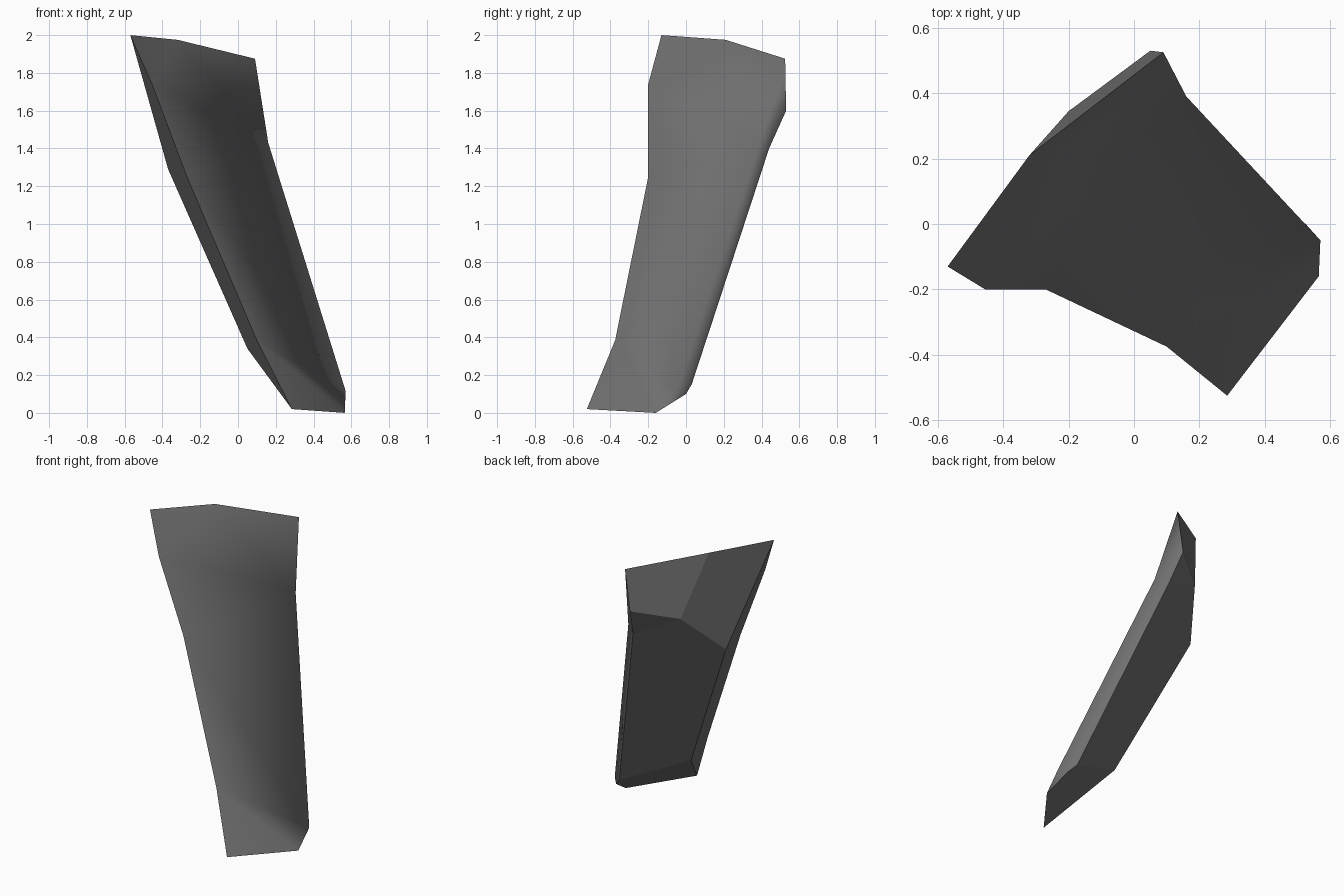
import bpy, bmesh

if "Cube" in bpy.data.objects:
    bpy.data.objects.remove(bpy.data.objects["Cube"])

# Corner rails of the leaning plate
left = [(-.57, -.13, 2), (-.455, -.2, 1.74), (-.27, -.2, 1.25), (.10, -.375, .385), (.285, -.525, .02)]
right = [(.09, .525, 1.875), (.16, .39, 1.43), (.57, -.05, .115), (.565, -.16, 0)]
back_right = [(.05, .53, 1.6), (.09, .44, 1.40), (.48, .03, .15), (.525, 0, .10)]
back_left = [(-.37, .10, 1.29), (.05, -.125, .34)]
top_mid, back_mid = (-.32, .21, 1.975), (-.2, .345, 1.545)

bm = bmesh.new()
A, B, C, D = ([bm.verts.new(p) for p in rail] for rail in (left, right, back_right, back_left))
M, N = bm.verts.new(top_mid), bm.verts.new(back_mid)
smooth, flat = [], []

# Front sheet and right-hand rim shade together
smooth += [bm.faces.new(f) for f in (
    (A[0], A[1], M), (A[1], B[1], M), (M, B[1], B[0]),
    (A[1], A[2], B[1]), (A[2], A[3], B[2], B[1]), (A[3], A[4], B[3], B[2]))]
smooth += [bm.faces.new((B[i], B[i + 1], C[i + 1], C[i])) for i in range(3)]

# Left rim, slanted top, back and bottom are flat
flat += [bm.faces.new(f) for f in (
    (A[0], D[0], A[2], A[1]), (A[2], D[0], D[1], A[3]), (A[3], D[1], A[4]),
    (A[0], M, N, D[0]), (M, B[0], C[0], N),
    (N, C[0], C[1]), (N, C[1], C[2], D[1], D[0]),
    (A[4], D[1], C[2], C[3], B[3]))]
bmesh.ops.recalc_face_normals(bm, faces=bm.faces)
for f in smooth:
    f.smooth = True
for e in bm.edges:
    e.smooth = all(f in smooth for f in e.link_faces)

mesh = bpy.data.meshes.new("leaning_plate")
bm.to_mesh(mesh)
bm.free()
mat = bpy.data.materials.new("dark grey")
mat.diffuse_color = (.16, .16, .16, 1)
mat.use_nodes = True
mat.node_tree.nodes["Principled BSDF"].inputs["Base Color"].default_value = mat.diffuse_color
mesh.materials.append(mat)
bpy.context.collection.objects.link(bpy.data.objects.new("leaning_plate", mesh))
